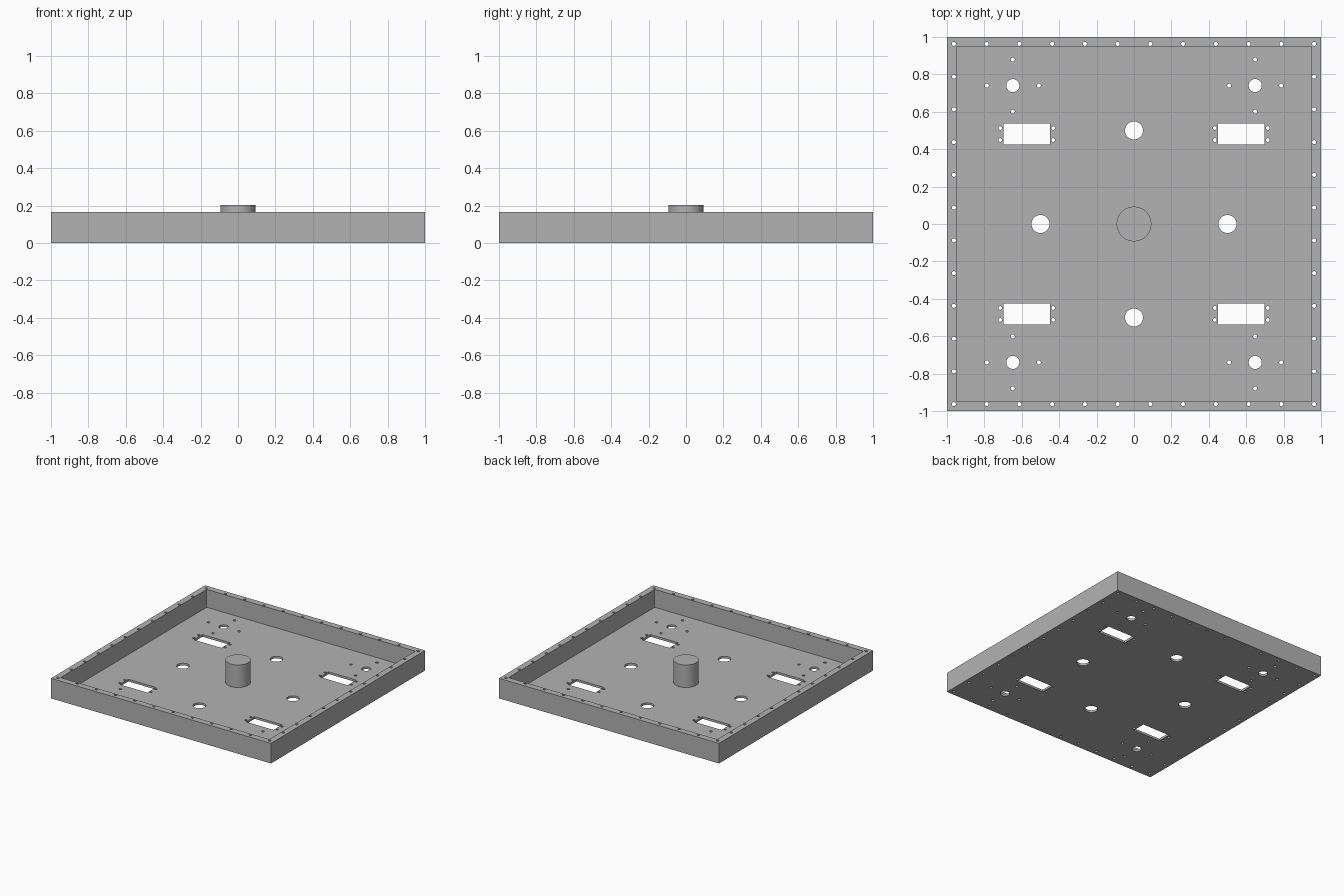
import bpy, bmesh, math
from mathutils import Matrix, Vector

if "Cube" in bpy.data.objects:
    bpy.data.objects.remove(bpy.data.objects["Cube"], do_unlink=True)

WALL_TOP, FLOOR, PEG_TOP = 0.165, 0.018, 0.203
RIM = 0.073

grey = bpy.data.materials.new("plain grey")
grey.use_nodes = True
colour = (0.45, 0.45, 0.45, 1)
grey.diffuse_color = colour
grey.node_tree.nodes["Principled BSDF"].inputs["Base Color"].default_value = colour


def make_object(name, bm):
    mesh = bpy.data.meshes.new(name)
    bm.to_mesh(mesh)
    bm.free()
    mesh.materials.append(grey)
    obj = bpy.data.objects.new(name, mesh)
    bpy.context.collection.objects.link(obj)
    return obj


def add_box(bm, x, y, z0, z1, sx, sy):
    m = Matrix.Translation((x, y, (z0 + z1) / 2)) @ Matrix.Diagonal((sx, sy, z1 - z0, 1))
    bmesh.ops.create_cube(bm, size=1, matrix=m)


def add_cylinder(bm, x, y, z0, z1, r, sides):
    bmesh.ops.create_cone(bm, cap_ends=True, segments=sides, radius1=r, radius2=r,
                          depth=z1 - z0, matrix=Matrix.Translation((x, y, (z0 + z1) / 2)))


def smooth(obj):
    bpy.ops.object.select_all(action="DESELECT")
    obj.select_set(True)
    bpy.context.view_layer.objects.active = obj
    bpy.ops.object.shade_smooth_by_angle(angle=math.radians(30))


# Tray: a slab with its top face inset and sunk to the floor
bm = bmesh.new()
add_box(bm, 0, 0, 0, WALL_TOP, 2, 2)
bm.faces.ensure_lookup_table()
top = max(bm.faces, key=lambda f: f.calc_center_median().z)
bmesh.ops.inset_region(bm, faces=[top], thickness=RIM)
pocket = bmesh.ops.extrude_discrete_faces(bm, faces=[top])["faces"][0]
bmesh.ops.translate(bm, verts=pocket.verts, vec=Vector((0, 0, FLOOR - WALL_TOP)))
tray = make_object("tray", bm)

# Hole cutter: every opening passes right through
cut = bmesh.new()


def hole(x, y, r, sides):
    add_cylinder(cut, x, y, -0.1, 0.3, r, sides)


# Screw holes around the rim
EDGE, COUNT = 0.963, 12
spots = [-EDGE + 2 * EDGE * i / (COUNT - 1) for i in range(COUNT)]
for s in spots:
    for e in (-EDGE, EDGE):
        hole(s, e, 0.011, 16)
        if abs(s) < EDGE - 0.01:
            hole(e, s, 0.011, 16)

# Four large floor holes
for x, y in ((0.5, 0), (-0.5, 0), (0, 0.5), (0, -0.5)):
    hole(x, y, 0.048, 48)

# Each corner: a round hole with four pin holes, and a slot with four pin holes
for sx in (-1, 1):
    for sy in (-1, 1):
        cx, cy = sx * 0.648, sy * 0.74
        hole(cx, cy, 0.035, 40)
        for dx, dy in ((1, 0), (-1, 0), (0, 1), (0, -1)):
            hole(cx + dx * 0.139, cy + dy * 0.139, 0.011, 16)
        px, py = sx * 0.574, sy * 0.481
        add_box(cut, px, py, -0.1, 0.3, 0.25, 0.112)
        for dx in (-1, 1):
            for dy in (-1, 1):
                hole(px + dx * 0.142, py + dy * 0.032, 0.010, 16)

cutter = make_object("hole_cutter", cut)
cutter.hide_render = True

# Cut the openings, then drop the cutter
mod = tray.modifiers.new("openings", "BOOLEAN")
mod.operation = "DIFFERENCE"
mod.solver = "EXACT"
mod.object = cutter
bpy.context.view_layer.objects.active = tray
bpy.ops.object.modifier_apply(modifier=mod.name)
bpy.data.objects.remove(cutter, do_unlink=True)
smooth(tray)

# Central peg standing on the floor
bm = bmesh.new()
add_cylinder(bm, 0, 0, FLOOR, PEG_TOP, 0.093, 64)
smooth(make_object("centre_peg", bm))
